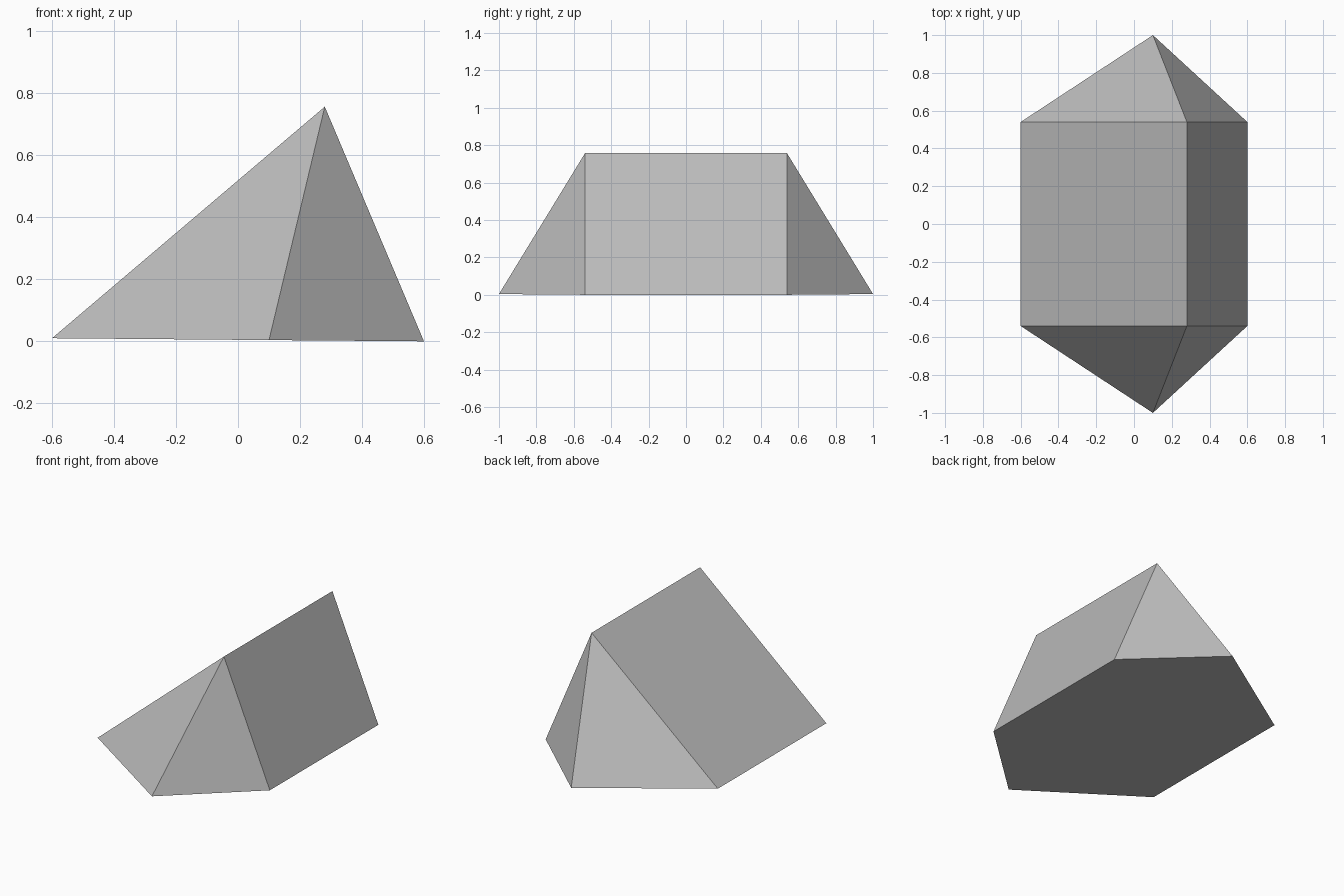
import bpy
import bmesh

if "Cube" in bpy.data.objects:
    bpy.data.objects.remove(bpy.data.objects["Cube"])

grey = bpy.data.materials.new("plain_grey")
grey.diffuse_color = (0.5, 0.5, 0.5, 1.0)
grey.use_nodes = True
grey.node_tree.nodes["Principled BSDF"].inputs["Base Color"].default_value = grey.diffuse_color

bm = bmesh.new()

# End profiles: left foot, ridge end, right foot and the pointed tip at each end
HALF = 0.54
ends = []
for s in (-1, 1):
    points = [(-0.6, s * HALF, 0.01), (0.28, s * HALF, 0.757),
              (0.6, s * HALF, 0.0), (0.1, s * 1.0, 0.004)]
    ends.append([bm.verts.new(p) for p in points])

# Two triangular facets closing each end
for left, ridge, right, tip in ends:
    bm.faces.new((left, tip, ridge))
    bm.faces.new((tip, right, ridge))

# Long slopes between the ends, then the six-sided base
(fl, fr, fx, ft), (bl, br, bx, bt) = ends
bm.faces.new((fl, fr, br, bl))
bm.faces.new((fx, bx, br, fr))
bm.faces.new((fl, bl, bt, bx, fx, ft))
bmesh.ops.recalc_face_normals(bm, faces=bm.faces[:])

mesh = bpy.data.meshes.new("ridged_wedge")
bm.to_mesh(mesh)
bm.free()
mesh.materials.append(grey)
wedge = bpy.data.objects.new("ridged_wedge", mesh)
bpy.context.collection.objects.link(wedge)
